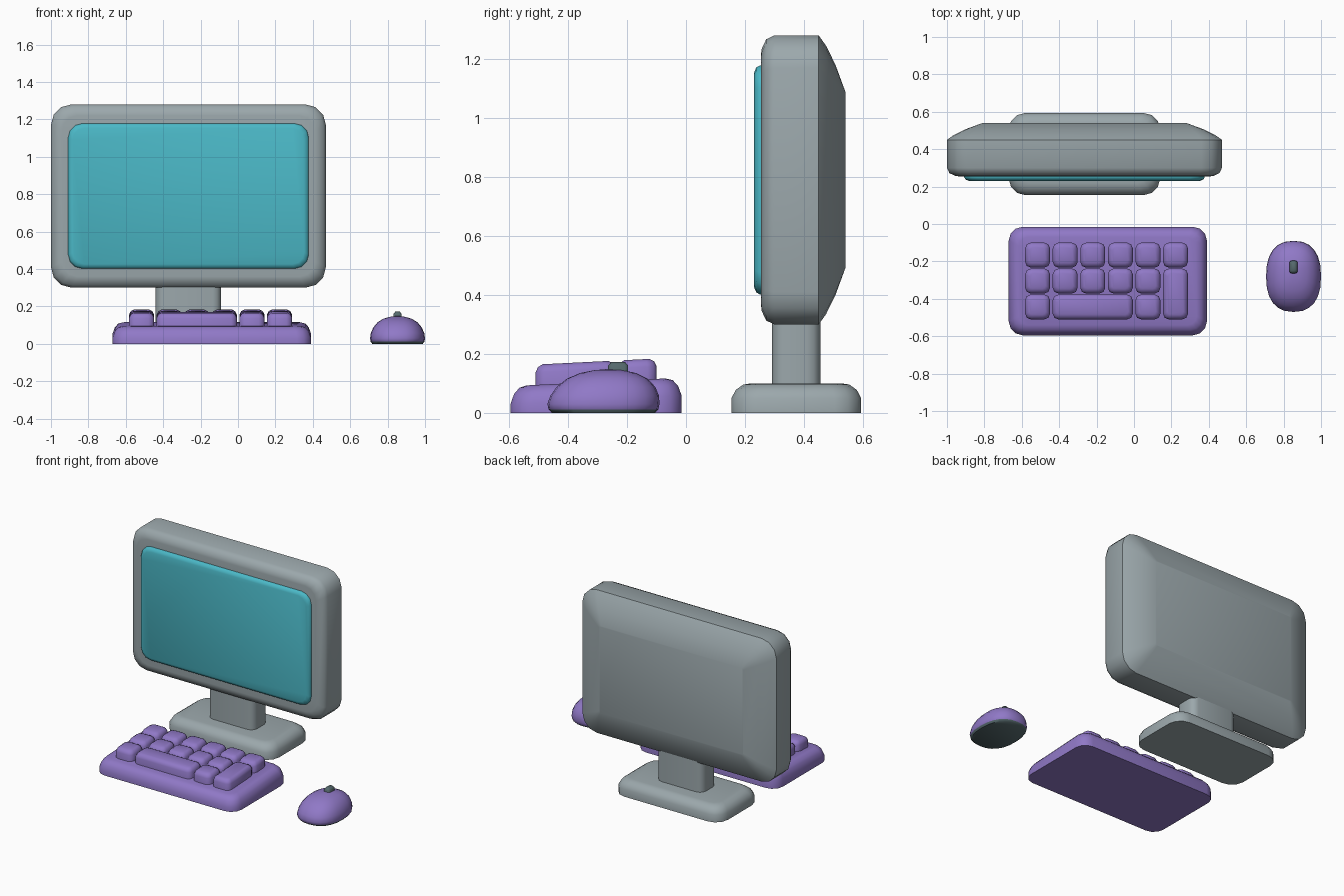
import bpy, bmesh, math
from mathutils import Vector

if "Cube" in bpy.data.objects:
    bpy.data.objects.remove(bpy.data.objects["Cube"], do_unlink=True)


def material(name, rgb):
    m = bpy.data.materials.new(name)
    m.use_nodes = True
    m.diffuse_color = (*rgb, 1)
    m.node_tree.nodes["Principled BSDF"].inputs["Base Color"].default_value = (*rgb, 1)
    return m


GREY = material("casing grey", (0.33, 0.39, 0.41))
TEAL = material("screen teal", (0.07, 0.48, 0.57))
PURPLE = material("soft purple", (0.28, 0.19, 0.57))
SLATE = material("dark slate", (0.09, 0.14, 0.15))


def rounded_rect(hu, hv, r, seg):
    """Outline of a rectangle with rounded corners."""
    pts = []
    for k, (su, sv) in enumerate([(1, 1), (-1, 1), (-1, -1), (1, -1)]):
        for i in range(seg + 1):
            a = math.pi / 2 * (k + i / seg)
            pts.append((su * (hu - r) + r * math.cos(a), sv * (hv - r) + r * math.sin(a)))
    return pts


def superellipse(hu, hv, power, seg):
    """Outline of a softly squared oval."""
    pts = []
    for i in range(seg):
        a = 2 * math.pi * i / seg
        c, s = math.cos(a), math.sin(a)
        pts.append((hu * math.copysign(abs(c) ** (2 / power), c),
                    hv * math.copysign(abs(s) ** (2 / power), s)))
    return pts


def loft(name, rings, mats, place, angle=50):
    """Skin a stack of (outline, level) rings and cap both ends."""
    bm = bmesh.new()
    loops = [[bm.verts.new(place(u, v, lv)) for u, v in pts] for pts, lv in rings]
    n = len(loops[0])
    for a, b in zip(loops, loops[1:]):
        for i in range(n):
            j = (i + 1) % n
            bm.faces.new((a[i], a[j], b[j], b[i]))
    bm.faces.new(loops[0])
    bm.faces.new(loops[-1])
    bmesh.ops.recalc_face_normals(bm, faces=bm.faces)
    mesh = bpy.data.meshes.new(name)
    bm.to_mesh(mesh)
    bm.free()
    ob = bpy.data.objects.new(name, mesh)
    bpy.context.collection.objects.link(ob)
    for m in mats:
        mesh.materials.append(m)
    bpy.ops.object.select_all(action="DESELECT")
    ob.select_set(True)
    bpy.context.view_layer.objects.active = ob
    bpy.ops.object.shade_smooth_by_angle(angle=math.radians(angle))
    return ob


def slab(name, hu, hv, r, profile, mat, place, seg=3, angle=50):
    """Rounded block; profile lists (inset, level) steps."""
    rings = [(rounded_rect(hu - d, hv - d, max(r - d * 0.5, 0.01), seg), lv) for d, lv in profile]
    return loft(name, rings, [mat], place, angle)


# Monitor, standing upright: outlines lie in x-z and are stacked along y
MX, MZ = -0.265, 0.79
upright = lambda u, v, lv: Vector((MX + u, lv, MZ + v))
slab("monitor_casing", 0.735, 0.49, 0.11,
     [(0.06, 0.255), (0.045, 0.257), (0.013, 0.272), (0, 0.30), (0, 0.45),
      (0.035, 0.475), (0.10, 0.507), (0.19, 0.54)], GREY, upright)
slab("screen", 0.643, 0.388, 0.075,
     [(0, 0.27), (0, 0.25), (0.007, 0.238), (0.024, 0.231)], TEAL, upright)

# Stand
flat_stand = lambda u, v, lv: Vector((MX + u, 0.374 + v, lv))
slab("stand_neck", 0.175, 0.082, 0.045, [(0, 0.08), (0, 0.34)], GREY, flat_stand)
slab("stand_foot", 0.405, 0.22, 0.09,
     [(0, 0), (0, 0.05), (0.015, 0.078), (0.04, 0.096), (0.065, 0.1)], GREY, flat_stand)

# Keyboard body, rising gently towards the back
KX, KY, TILT = -0.14, -0.305, 0.05


def sloped(cx, cy):
    return lambda u, v, lv: Vector((cx + u, cy + v, lv + (TILT * (cy + v - KY) if lv > 0.04 else 0)))


slab("keyboard_body", 0.53, 0.29, 0.075,
     [(0, 0), (0, 0.045), (0.012, 0.078), (0.03, 0.098), (0.055, 0.105)], PURPLE, sloped(KX, KY))


def key(name, x0, x1, y0, y1):
    slab(name, (x1 - x0) / 2, (y1 - y0) / 2, 0.03,
         [(0, 0.09), (0, 0.148), (0.008, 0.165), (0.024, 0.174)], PURPLE,
         sloped((x0 + x1) / 2, (y0 + y1) / 2), 2)


# Keys on a regular grid, with a wide bar and a tall key
PITCH, SIZE, X0, Y0 = 0.1475, 0.133, -0.582, -0.51
for row in range(3):
    for col in range(6):
        if (row == 0 and col in (1, 2, 3, 5)) or (row == 1 and col == 5):
            continue
        x, y = X0 + col * PITCH, Y0 + row * 0.1385
        key(f"key_{row}_{col}", x, x + SIZE, y, y + SIZE)
key("space_bar", X0 + PITCH, X0 + 3 * PITCH + SIZE, Y0, Y0 + SIZE)
key("tall_key", X0 + 5 * PITCH, X0 + 5 * PITCH + SIZE, Y0, Y0 + 0.1385 + SIZE)

# Mouse: domed oval with its crest a little ahead of the middle
mouse_place = lambda u, v, lv: Vector((0.853 + u, -0.28 + v + 0.15 * max(lv - 0.03, 0), lv))
dome = [(0.92, 0), (0.98, 0.012), (1, 0.03), (0.97, 0.058), (0.88, 0.088),
        (0.72, 0.116), (0.5, 0.135), (0.25, 0.145), (0.05, 0.148)]
mouse = loft("mouse_body", [(superellipse(0.147 * s, 0.19 * s, 2.4, 24), z) for s, z in dome],
             [PURPLE, SLATE], mouse_place)
for f in mouse.data.polygons:
    if f.center.z < 0.011:
        f.material_index = 1

# Scroll wheel
slab("mouse_wheel", 0.022, 0.034, 0.012, [(0, 0.12), (0, 0.16), (0.01, 0.172)], SLATE,
     lambda u, v, lv: Vector((0.853 + u, -0.23 + v, lv)), 2)
